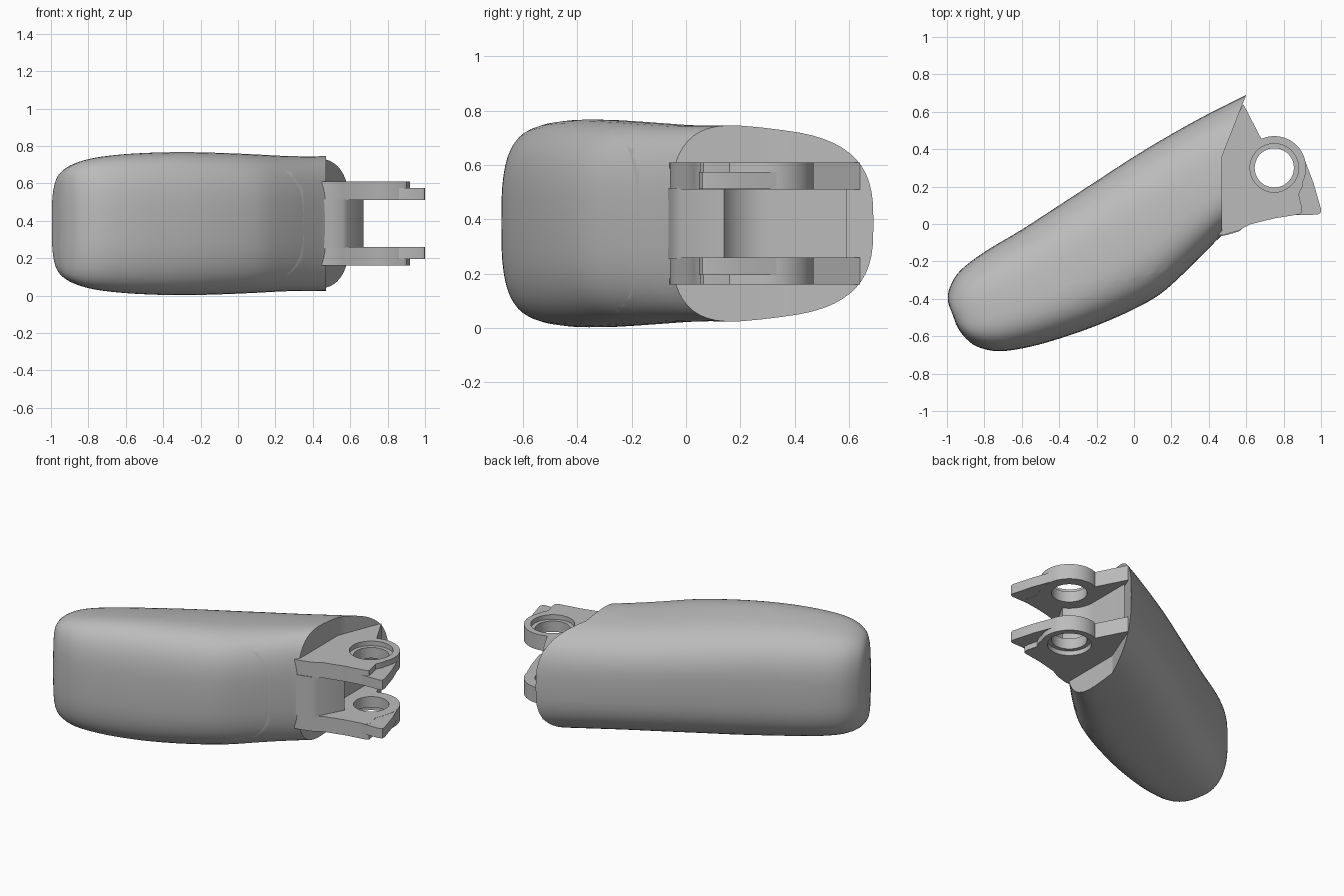
import bpy, bmesh, math
from mathutils import Vector

cube = bpy.data.objects.get("Cube")
if cube:
    bpy.data.objects.remove(cube)

MID = 0.385            # height of the mirror plane
PIN = (0.75, 0.30)     # hinge pin position in plan

grey = bpy.data.materials.new("plain_grey")
grey.use_nodes = True
grey.diffuse_color = (0.5, 0.5, 0.5, 1)
grey.node_tree.nodes["Principled BSDF"].inputs["Base Color"].default_value = (0.5, 0.5, 0.5, 1)


def make_object(name, bm):
    bmesh.ops.recalc_face_normals(bm, faces=bm.faces)
    mesh = bpy.data.meshes.new(name)
    bm.to_mesh(mesh)
    bm.free()
    mesh.materials.append(grey)
    ob = bpy.data.objects.new(name, mesh)
    bpy.context.collection.objects.link(ob)
    return ob


def loft(name, rings):
    """Skin a list of equal-sized rings and cap both ends."""
    bm = bmesh.new()
    loops = [[bm.verts.new(p) for p in ring] for ring in rings]
    n = len(loops[0])
    for a, b in zip(loops, loops[1:]):
        for i in range(n):
            j = (i + 1) % n
            bm.faces.new((a[i], a[j], b[j], b[i]))
    bm.faces.new(loops[0])
    bm.faces.new(loops[-1])
    return make_object(name, bm)


def prism(name, plan, low, high):
    """Extrude a plan outline between two heights."""
    return loft(name, [[(x, y, z) for x, y in plan] for z in (low, high)])


def arc(radius, start, end, steps):
    angles = [math.radians(start + (end - start) * i / steps) for i in range(steps + 1)]
    return [(PIN[0] + radius * math.cos(a), PIN[1] + radius * math.sin(a)) for a in angles]


def spline(points, steps):
    """Catmull-Rom curve through points of any dimension."""
    pts = [Vector(p) for p in points]
    out = []
    for i in range(len(pts) - 1):
        a, b = pts[max(i - 1, 0)], pts[i]
        c, d = pts[i + 1], pts[min(i + 2, len(pts) - 1)]
        for k in range(steps):
            t = k / steps
            out.append(0.5 * (2 * b + (c - a) * t + (2 * a - 5 * b + 4 * c - d) * t * t
                              + (3 * b - a - 3 * c + d) * t ** 3))
    return out + [pts[-1]]


def cut(ob, cutter, operation="DIFFERENCE"):
    mod = ob.modifiers.new("cut", "BOOLEAN")
    mod.object, mod.operation, mod.solver = cutter, operation, "EXACT"
    graph = bpy.context.evaluated_depsgraph_get()
    mesh = bpy.data.meshes.new_from_object(ob.evaluated_get(graph))
    ob.modifiers.clear()
    ob.data = mesh


def remove(ob):
    bpy.data.objects.remove(ob)


def power(value, exponent):
    return math.copysign(abs(value) ** exponent, value)


# Body stations: back edge x, y, front edge x, y
edges = [
    (-.975, -.47, -.95, -.54), (-.995, -.41, -.91, -.60), (-.985, -.34, -.84, -.655),
    (-.93, -.25, -.72, -.68), (-.8, -.15, -.55, -.655), (-.6, -.03, -.36, -.6),
    (-.4, .1, -.18, -.535), (-.2, .23, 0, -.455), (0, .36, .14, -.375),
    (.2, .48, .27, -.26), (.4, .59, .38, -.15), (.6, .69, .5, -.035), (.75, .76, .65, .06)]
heights = [.16, .25, .305, .345, .368, .38, .382, .377, .37, .362, .36, .362, .365]


def body_rings(count=56, exponent=2 / 3):
    sizes = spline([(h, 0) for h in heights], 4)
    rings = []
    for edge, size in zip(spline(edges, 4), sizes):
        back, front = Vector(edge[:2]), Vector(edge[2:])
        ring = []
        for i in range(count):
            a = math.tau * i / count
            u = power(math.cos(a), exponent)
            p = (back + front) / 2 + (back - front) / 2 * u
            taper = 1.02 - 0.1 * (u + 0.4)
            ring.append((p.x, p.y, MID + size[0] * taper * power(math.sin(a), exponent)))
        rings.append(ring)
    return rings


# Smooth body, with the hinge end trimmed square and then slanted
shell = loft("body_shell", body_rings())
trim = prism("end_trim", [(.47, -.5), (.47, .36), (.604, .7), (.7, .94), (1.2, .94), (1.2, -.5)], -.5, 1.5)
cut(shell, trim)
remove(trim)

# Front pad, split from the body along a curved seam
seam = [tuple(p) for p in spline([(-1.1, -.18), (-.82, -.27), (-.6, -.315), (-.4, -.33),
                                  (-.1, -.305), (.15, -.25), (.37, -.172), (.5, -.12)], 4)]
splitter = prism("pad_splitter", seam + [(.5, -.9), (-1.1, -.9)], -.5, 1.5)
pad = shell.copy()
pad.name = "front_pad"
pad.data = shell.data.copy()
bpy.context.collection.objects.link(pad)
cut(pad, splitter, "INTERSECT")
cut(shell, splitter)
remove(splitter)

# Hinge arms, mirrored above and below the middle
arm_plan = ([(.45, -.06), (.48, -.058), (.56, -.035), (.62, -.002), (.75, .03), (.885, .052),
             (.9, .065), (.895, .1), (.88, .16), (.9, .2)]
            + arc(.17, -25, 114, 20) + [(.585, .64), (.55, .6), (.44, .36)])
flange_plan = [(.86, .047), (.98, .05), (.998, .06), (1, .08), (.96, .22),
               (.91, .35), (.9, .3), (.885, .18)]
parts = [shell, pad]
for side, label in ((1, "upper"), (-1, "lower")):
    def span(a, b):
        return sorted((MID + side * a, MID + side * b))
    arm = prism(label + "_hinge_arm", arm_plan, *span(.125, .225))
    # Pin hole with a shallow counterbore on the outer face
    for radius, inner, outer in ((.105, .05, .3), (.13, .195, .3)):
        hole = prism("pin_hole", arc(radius, 0, 350, 35), *span(inner, outer))
        cut(arm, hole)
        remove(hole)
    flange = prism(label + "_arm_flange", flange_plan, *span(.126, .19))
    parts += [arm, flange]

# Web between the arms, hollowed around the pin
web_plan = ([(.44, -.07), (.5, -.058), (.56, -.04), (.585, -.02), (.67, .14)]
            + arc(.18, 243, 180, 10) + [(.57, .59), (.5, .5), (.44, .36)])
parts.append(prism("hinge_web", web_plan, MID - .13, MID + .13))

# Smooth shading with sharp machined edges
for ob in bpy.context.selected_objects:
    ob.select_set(False)
for ob in parts:
    ob.select_set(True)
bpy.context.view_layer.objects.active = shell
bpy.ops.object.shade_smooth_by_angle(angle=math.radians(35))
